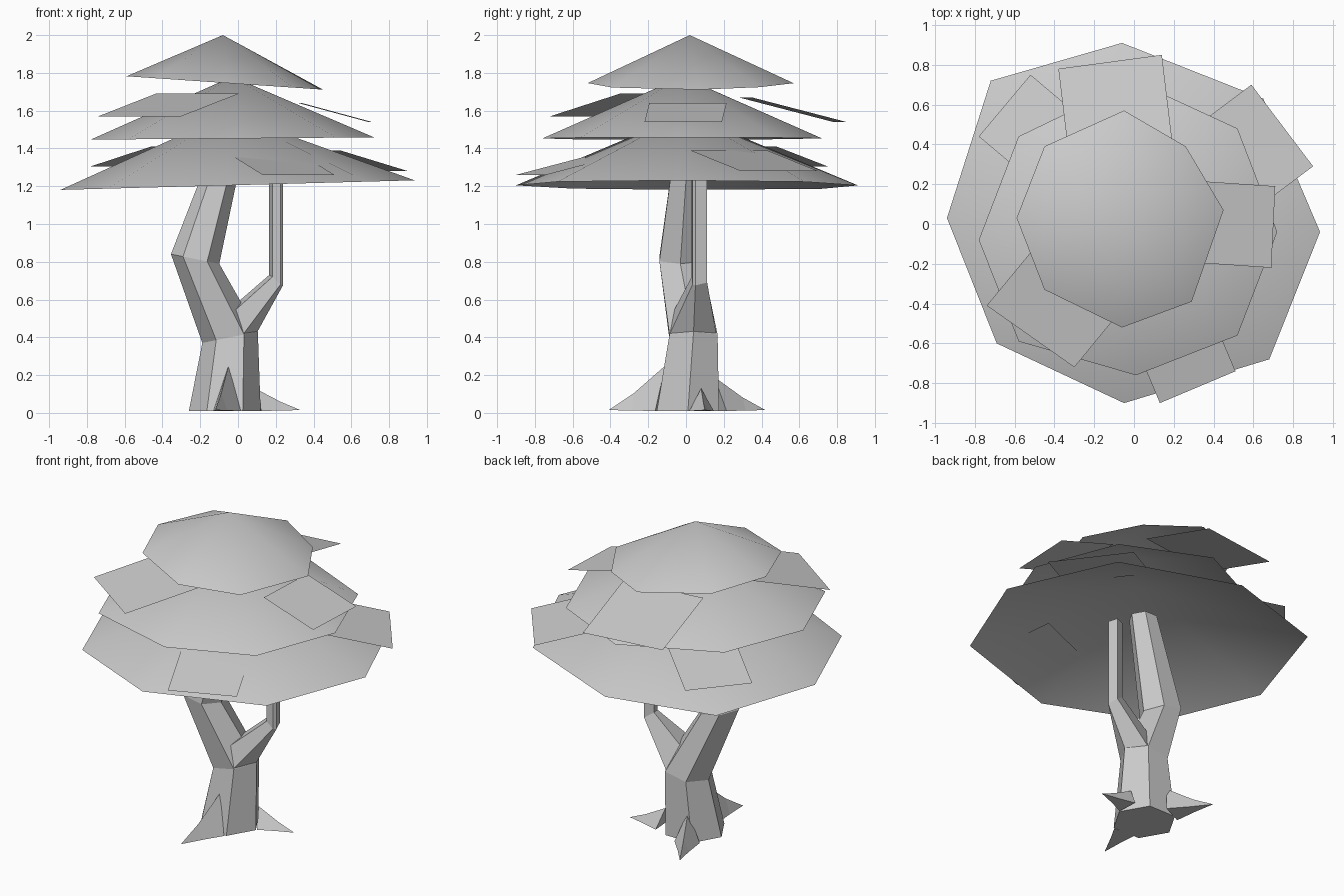
import bpy
from math import cos, sin, pi
from mathutils import Vector

if "Cube" in bpy.data.objects:
    bpy.data.objects.remove(bpy.data.objects["Cube"])


def make(name, verts, faces, smooth=False):
    me = bpy.data.meshes.new(name)
    me.from_pydata([tuple(v) for v in verts], [], faces)
    for p in me.polygons:
        p.use_smooth = smooth
    ob = bpy.data.objects.new(name, me)
    bpy.context.collection.objects.link(ob)
    return ob


def loft(name, rings, tip=None):
    """Skin equal-sized rings (counter-clockwise, upwards); cap the ends or finish in a tip."""
    n = len(rings[0])
    verts = [v for r in rings for v in r]
    faces = [tuple(range(n))[::-1]]
    for k in range(len(rings) - 1):
        for i in range(n):
            a, b = k * n + i, k * n + (i + 1) % n
            faces.append((a, b, b + n, a + n))
    last = (len(rings) - 1) * n
    if tip is None:
        faces.append(tuple(range(last, last + n)))
    else:
        verts.append(tip)
        faces += [(last + i, last + (i + 1) % n, len(verts) - 1) for i in range(n)]
    return make(name, verts, faces)


def hexagon(cx, cy, cz, r, slope):
    return [(cx + r * cos(i * pi / 3), cy + r * sin(i * pi / 3),
             cz + slope * r * cos(i * pi / 3)) for i in range(6)]


# bent six-sided trunk
loft("trunk", [hexagon(-0.07, 0.01, 0.01, 0.19, 0),
               hexagon(-0.042, 0.04, 0.40, 0.147, 0.2),
               hexagon(-0.227, -0.03, 0.815, 0.128, -0.2),
               hexagon(-0.06, 0.01, 1.38, 0.085, 0)])

# side branch that forks from the trunk
elbow = [(.182, .03, .72), (.225, .035, .68), (.238, .05, .675), (.22, .112, .69), (.165, .09, .73)]
loft("branch", [
    [(-.03, -.07, .53), (.03, -.085, .42), (.103, .04, .43), (.03, .16, .42), (-.02, .09, .57)],
    elbow,
    [(x, y, 1.23) for x, y, z in elbow]])


# spiky roots: ridge start on the trunk, tip, half width
def root(name, top, tip, width):
    top, tip = Vector(top), Vector(tip)
    out = Vector((tip.x - top.x, tip.y - top.y, 0))
    side = Vector((-out.y, out.x, 0)).normalized()
    foot = Vector((top.x, top.y, 0.01)) + out * 0.12
    mid = foot.lerp(tip, 0.5)
    ridge = mid + Vector((0, 0, top.z * 0.36))
    loft(name, [[foot - side * width, foot + side * width, top],
                [mid - side * width * .45, mid + side * width * .45, ridge]], tip)


root("front_root", (-0.05, -0.11, 0.25), (-0.12, -0.41, 0.015), 0.075)
root("right_root", (0.09, 0.08, 0.13), (0.33, 0.10, 0.015), 0.065)
root("back_root", (-0.12, 0.15, 0.19), (-0.25, 0.42, 0.015), 0.075)


# open cone tiers of foliage: apex, rim height, rim tilt along x, rim outline
def tier(name, apex, z, tilt, rim):
    verts = [(x, y, z + tilt * x) for x, y in rim] + [apex]
    n = len(rim)
    make(name, verts, [((i + 1) % n, i, n) for i in range(n)], True)


tier("top_foliage", (-0.08, 0.02, 2.0), 1.742, -0.068,
     [(-.05, .57), (.26, .39), (.45, .07), (.29, -.39), (-.06, -.52), (-.45, -.33), (-.59, .03), (-.45, .39)])
tier("middle_foliage", (-0.03, -0.02, 1.78), 1.453, 0.008,
     [(0, .72), (.52, .48), (.72, -.04), (.52, -.56), (.01, -.76), (-.58, -.59), (-.78, -.08), (-.58, .44)])
tier("bottom_foliage", (-0.05, 0.0, 1.585), 1.206, 0.027,
     [(-.06, .91), (.65, .63), (.935, -.04), (.68, -.68), (-.05, -.90), (-.69, -.60), (-.94, .03), (-.72, .72)])

# flat leaf cards: two outer corners, offset to the inner edge, outer and inner height
cards = [
    ((.14, .85), (-.38, .78), (.06, -.50), 1.54, 1.67),
    ((.69, -.22), (.71, .19), (-.37, .025), 1.54, 1.64),
    ((-.74, -.41), (-.30, -.72), (.305, .37), 1.57, 1.69),
    ((-.52, .75), (-.78, .44), (.32, -.27), 1.305, 1.41),
    ((.90, .29), (.59, .70), (-.36, -.27), 1.28, 1.39),
    ((.13, -.90), (.51, -.74), (-.16, .38), 1.26, 1.36),
]
for i, (a, b, d, lo, hi) in enumerate(cards):
    make(f"leaf_card_{i + 1}",
         [(*a, lo), (*b, lo), (b[0] + d[0], b[1] + d[1], hi), (a[0] + d[0], a[1] + d[1], hi)],
         [(0, 1, 2, 3)])
